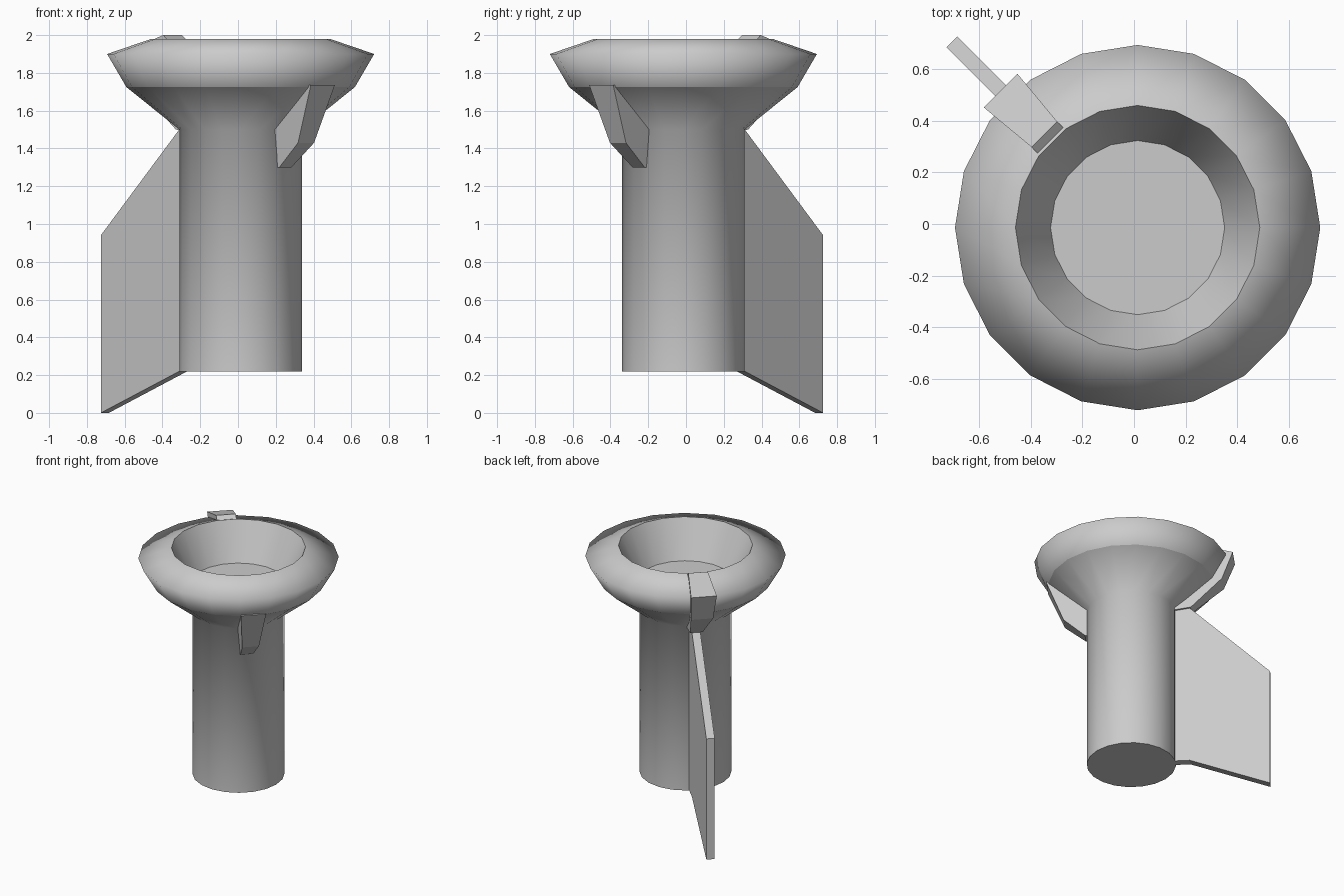
import bpy, bmesh, math
from mathutils import Vector

if "Cube" in bpy.data.objects:
    bpy.data.objects.remove(bpy.data.objects["Cube"])

CENTRE = Vector((0.014, -0.014, 0))
SIDES = 20


def finish(name, bm):
    bmesh.ops.recalc_face_normals(bm, faces=bm.faces)
    mesh = bpy.data.meshes.new(name)
    bm.to_mesh(mesh)
    bm.free()
    obj = bpy.data.objects.new(name, mesh)
    bpy.context.collection.objects.link(obj)
    return obj


def lathe(name, profile, sharp_rings):
    """Capped turned shape from (radius, z) points, sharp only at the named rings."""
    bm = bmesh.new()
    rings = []
    for r, z in profile:
        rings.append([bm.verts.new(CENTRE + Vector((r * math.cos(a), r * math.sin(a), z)))
                      for a in (2 * math.pi * i / SIDES for i in range(SIDES))])
    for low, high in zip(rings, rings[1:]):
        for i in range(SIDES):
            j = (i + 1) % SIDES
            bm.faces.new((low[i], low[j], high[j], high[i])).smooth = True
    bm.faces.new(rings[0])
    bm.faces.new(rings[-1])
    for k in sharp_rings:
        for i in range(SIDES):
            bm.edges.get((rings[k][i], rings[k][(i + 1) % SIDES])).smooth = False
    return finish(name, bm)


def radial_plate(name, outline, angle):
    """Plate standing in a radial plane; outline holds (radius, z, half width)."""
    out = Vector((math.cos(angle), math.sin(angle), 0))
    side = Vector((-out.y, out.x, 0))
    bm = bmesh.new()
    a, b = ([bm.verts.new(CENTRE + out * r + side * (s * h) + Vector((0, 0, z)))
             for r, z, h in outline] for s in (-1, 1))
    bm.faces.new(a)
    bm.faces.new(b[::-1])
    for i in range(len(a)):
        j = (i + 1) % len(a)
        bm.faces.new((a[i], b[i], b[j], a[j]))
    return finish(name, bm)


BACK_LEFT = math.radians(135)
FRONT_RIGHT = math.radians(-45)

# Stem, flared cup, lip and hollow
lathe("stem_and_cup",
      [(0.325, 0.22), (0.325, 1.50), (0.605, 1.725), (0.707, 1.90),
       (0.473, 1.98), (0.337, 1.70)],
      sharp_rings=(0, 2, 4, 5))

# Thin fin on the stem
radial_plate("fin",
             [(0.28, 0.22, 0.03), (0.43, 0.22, 0.03), (1.017, 0.0, 0.03),
              (1.017, 0.94, 0.03), (0.43, 1.50, 0.03), (0.28, 1.50, 0.03)],
             BACK_LEFT)

# Strap that wraps over the lip above the fin
radial_plate("lip_strap",
             [(0.47, 1.97, 0.07), (0.51, 2.0, 0.07), (0.75, 1.92, 0.092),
              (0.67, 1.71, 0.08), (0.44, 1.50, 0.045), (0.30, 1.48, 0.045),
              (0.40, 1.58, 0.045), (0.56, 1.84, 0.07)],
             BACK_LEFT)

# Tapered bracket under the lip on the opposite side
radial_plate("under_bracket",
             [(0.28, 1.30, 0.045), (0.335, 1.30, 0.045), (0.49, 1.43, 0.06),
              (0.615, 1.735, 0.09), (0.56, 1.74, 0.09), (0.28, 1.50, 0.06)],
             FRONT_RIGHT)
